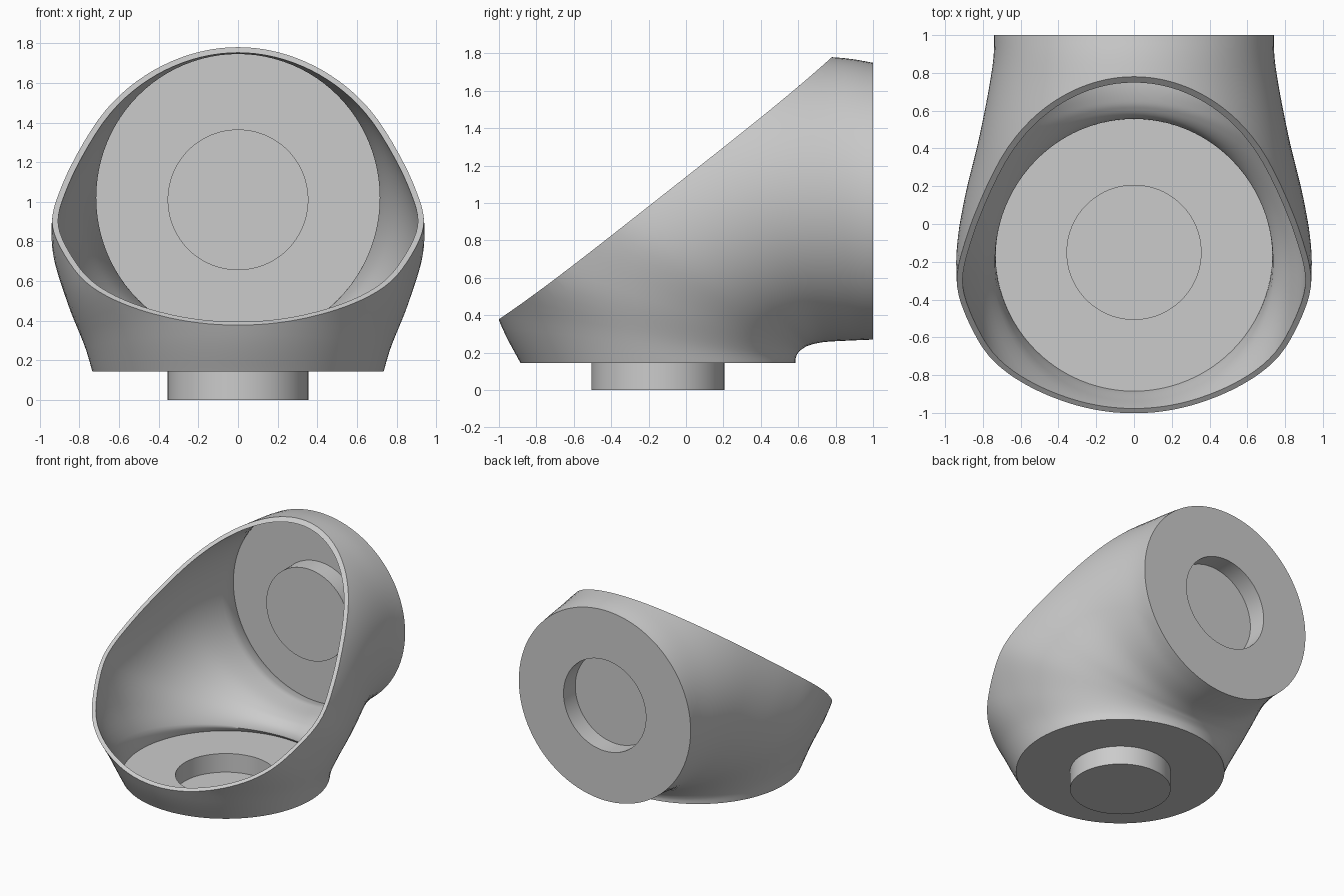
import bpy, bmesh, math
from mathutils import Vector

if "Cube" in bpy.data.objects:
    bpy.data.objects.remove(bpy.data.objects["Cube"])

SEG, SUB, WALL = 96, 6, 0.03

# Elbow sections: inner y,z | outer y,z | half width | outer-side squareness
SECTIONS = [
    (0.585, 0.145, -0.885, 0.145, 0.735, 2.0),
    (0.587, 0.172, -1.005, 0.385, 0.775, 2.05),
    (0.60, 0.20, -1.15, 0.82, 0.86, 2.35),
    (0.625, 0.222, -1.10, 1.40, 0.94, 2.2),
    (0.66, 0.24, -0.55, 1.65, 0.905, 2.0),
    (0.74, 0.257, 0.20, 1.80, 0.815, 2.0),
    (0.88, 0.265, 0.78, 1.78, 0.75, 2.0),
    (1.00, 0.27, 1.00, 1.75, 0.74, 2.0),
]


def spline(pts, sub):
    """Smooth curve through tuples of any length."""
    ext = [pts[0]] + pts + [pts[-1]]
    out = []
    for i in range(len(pts) - 1):
        quad = ext[i:i + 4]
        for k in range(sub):
            t = k / sub
            out.append(tuple(
                0.5 * (2 * b + (c - a) * t + (2 * a - 5 * b + 4 * c - d) * t * t
                       + (3 * b - a - 3 * c + d) * t ** 3)
                for a, b, c, d in zip(*quad)))
    return out + [pts[-1]]


def ring(sec):
    iy, iz, oy, oz, w, p = sec
    centre = Vector((0, (iy + oy) / 2, (iz + oz) / 2))
    axis = Vector((0, (oy - iy) / 2, (oz - iz) / 2))
    pts = []
    for k in range(SEG):
        a = 2 * math.pi * k / SEG
        c, s = math.cos(a), math.sin(a)
        if c > 0:
            c, s = c ** (2 / p), math.copysign(abs(s) ** (2 / p), s)
        pts.append(centre + axis * c + Vector((w * s, 0, 0)))
    return pts


def skin(bm, rings):
    vs = [[bm.verts.new(p) for p in r] for r in rings]
    for a, b in zip(vs, vs[1:]):
        for k in range(SEG):
            j = (k + 1) % SEG
            bm.faces.new((a[k], a[j], b[j], b[k]))
    return vs


def finish(bm, name):
    mesh = bpy.data.meshes.new(name)
    bm.to_mesh(mesh)
    bm.free()
    ob = bpy.data.objects.new(name, mesh)
    bpy.context.collection.objects.link(ob)
    bpy.ops.object.select_all(action='DESELECT')
    ob.select_set(True)
    bpy.context.view_layer.objects.active = ob
    bpy.ops.object.shade_smooth_by_angle(angle=math.radians(35))
    return ob


def sag(y):
    """Slight dip of the opening's edge below a straight line."""
    return 0.026 * max(0, 1 - ((y + 0.11) / 0.89) ** 4)


def rim_angle(v):
    return math.atan2(v.co.x, v.co.y + 0.11)


def cut_opening(bm, faces):
    """Trim one wall by the slanted plane; return its edge sorted by angle."""
    geom = set(faces)
    for f in faces:
        geom.update(f.verts)
        geom.update(f.edges)
    res = bmesh.ops.bisect_plane(
        bm, geom=list(geom), dist=1e-5, plane_co=(0, 0.78, 1.78),
        plane_no=(0, -0.787, 1), clear_outer=True)
    rim = [v for v in res['geom_cut'] if isinstance(v, bmesh.types.BMVert)]
    return sorted(rim, key=rim_angle)


def zip_rim(bm, a, b):
    """Triangle strip between two loops sorted by angle."""
    i = j = 0
    while i < len(a) or j < len(b):
        va, vb = a[i % len(a)], b[j % len(b)]
        na = rim_angle(a[i + 1]) if i + 1 < len(a) else (4 if i < len(a) else 9)
        nb = rim_angle(b[j + 1]) if j + 1 < len(b) else (4 if j < len(b) else 9)
        if na <= nb:
            i += 1
            bm.faces.new((va, a[i % len(a)], vb))
        else:
            j += 1
            bm.faces.new((va, b[j % len(b)], vb))


def elbow_shell():
    bm = bmesh.new()
    outer = [ring(s) for s in spline(SECTIONS, SUB)]
    vs = skin(bm, outer)
    bm.normal_update()
    # Inner wall, tapering to nothing at both end discs
    mid = len(outer) // 2
    sign = 1 if vs[mid][SEG // 4].normal.x > 0 else -1
    inner = []
    for i, r in enumerate(vs):
        th = WALL * min(1, min(i, len(vs) - 1 - i) / 5) * sign
        inner.append([v.co - v.normal * th for v in r])
    walls = [bm.faces[:]]
    skin(bm, inner)
    walls.append([f for f in bm.faces if f not in set(walls[0])])
    # Slanted, slightly sagging opening with a flat rim joining the walls
    for v in bm.verts:
        v.co.z += sag(v.co.y)
    rims = [cut_opening(bm, w) for w in walls]
    zip_rim(bm, *rims)
    for v in bm.verts:
        v.co.z -= sag(v.co.y)
    bmesh.ops.remove_doubles(bm, verts=bm.verts[:], dist=1e-5)
    bmesh.ops.recalc_face_normals(bm, faces=bm.faces[:])
    return finish(bm, "elbow_shell")


def stepped_disc(name, centre, u, v, push, radius):
    """Thin end disc with a round step pushed along one axis."""
    centre, u, v, push = map(Vector, (centre, u, v, push))
    rings = []
    for r, d in ((radius, 0), (0.355, 0), (0.355, 1)):
        rings.append([centre + push * d
                      + u * (r * math.sin(2 * math.pi * k / SEG))
                      + v * (r * math.cos(2 * math.pi * k / SEG))
                      for k in range(SEG)])
    bm = bmesh.new()
    vs = skin(bm, rings)
    bm.faces.new(vs[-1])
    bmesh.ops.recalc_face_normals(bm, faces=bm.faces[:])
    bm.normal_update()
    out = Vector((0, 0, -1)) if push.z else Vector((0, 1, 0))
    bm.faces.ensure_lookup_table()
    if bm.faces[0].normal.dot(out) < 0:
        bmesh.ops.reverse_faces(bm, faces=bm.faces[:])
    return finish(bm, name)


elbow_shell()
# Floor with round peg below, rear wall with matching round socket
stepped_disc("base_disc_with_peg", (0, -0.15, 0.145), (1, 0, 0), (0, -1, 0),
             (0, 0, -0.145), 0.735)
stepped_disc("rear_disc_with_socket", (0, 1.0, 1.01), (1, 0, 0), (0, 0, 1),
             (0, -0.145, 0), 0.74)
